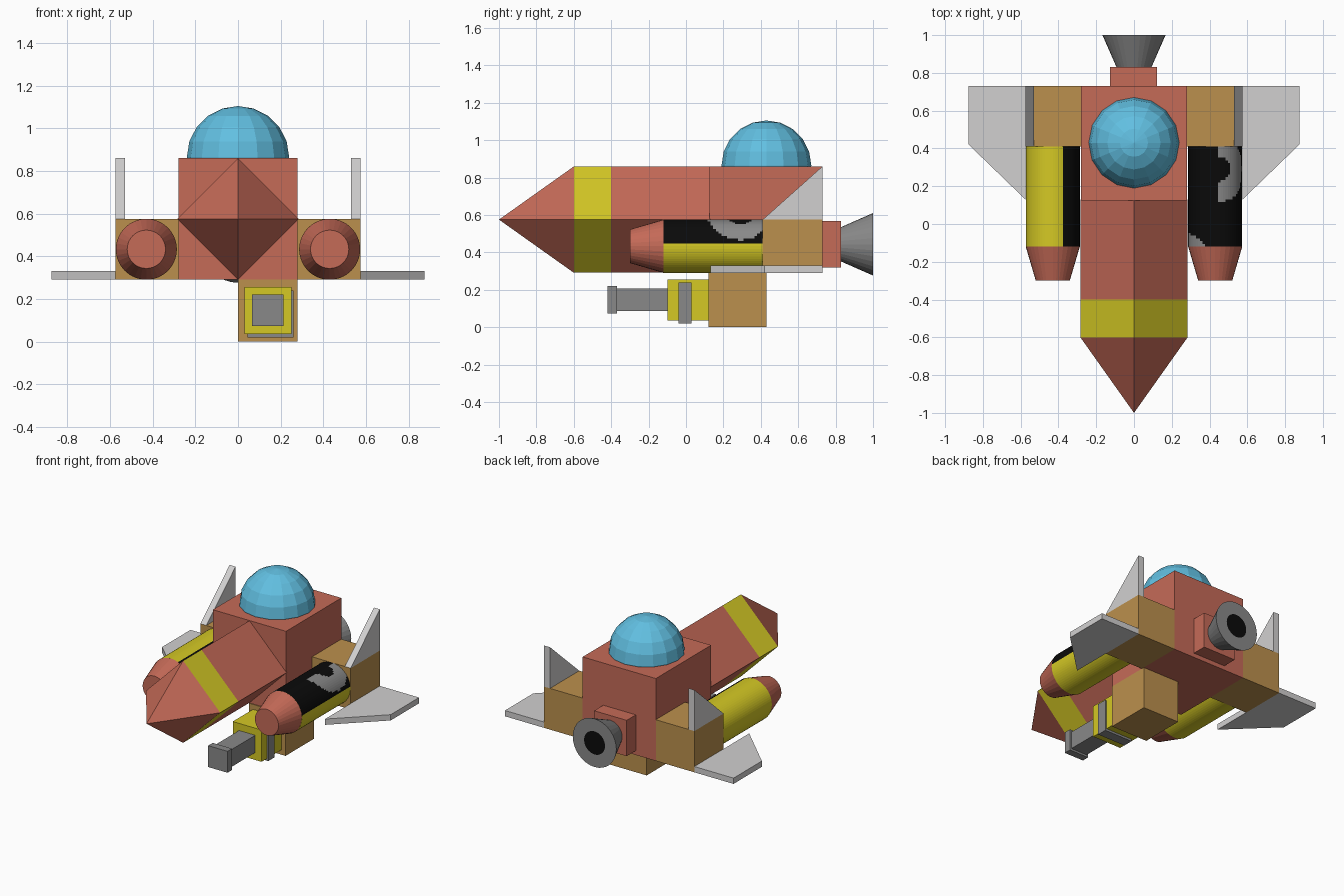
import bpy, bmesh, math

if "Cube" in bpy.data.objects:
    bpy.data.objects.remove(bpy.data.objects["Cube"])

def mat(name, r, g, b):
    m = bpy.data.materials.new(name)
    m.diffuse_color = (r, g, b, 1)
    m.use_nodes = True
    m.node_tree.nodes["Principled BSDF"].inputs["Base Color"].default_value = m.diffuse_color
    return m

RED = mat("brick red", 0.56, 0.145, 0.097)
YELLOW = mat("yellow", 0.66, 0.58, 0.018)
TAN = mat("tan", 0.50, 0.28, 0.075)
PALE = mat("pale grey", 0.64, 0.63, 0.63)
GREY = mat("mid grey", 0.25, 0.25, 0.25)
BLUE = mat("canopy blue", 0.12, 0.52, 0.75)
BLACK = mat("black", 0.003, 0.003, 0.003)

def finish(name, bm, mats):
    bmesh.ops.recalc_face_normals(bm, faces=bm.faces)
    me = bpy.data.meshes.new(name)
    bm.to_mesh(me)
    bm.free()
    for m in mats:
        me.materials.append(m)
    ob = bpy.data.objects.new(name, me)
    bpy.context.collection.objects.link(ob)
    return ob

def box(name, m, x, y, z):
    bm = bmesh.new()
    for v in bmesh.ops.create_cube(bm, size=1)["verts"]:
        v.co = [(lo + hi) / 2 + c * (hi - lo) for c, (lo, hi) in zip(v.co, (x, y, z))]
    return finish(name, bm, [m])

def turned(name, cx, cz, rings, n, mats, rule=None, cap=0):
    """Body along y from rings (y, radius, material of the band that follows)."""
    bm = bmesh.new()
    loops = []
    for y, r, _ in rings:
        if r == 0:
            loops.append([bm.verts.new((cx, y, cz))] * n)
        else:
            loops.append([bm.verts.new((cx + r * math.cos(2 * math.pi * i / n), y,
                                        cz + r * math.sin(2 * math.pi * i / n))) for i in range(n)])
    for k in range(len(rings) - 1):
        for i in range(n):
            j = (i + 1) % n
            corners = [loops[k][i], loops[k][j], loops[k + 1][j], loops[k + 1][i]]
            f = bm.faces.new(list(dict.fromkeys(corners)))
            f.material_index = rings[k][2]
            if rule:
                a = 360 * (i + 0.5) / n
                f.material_index = rule(a, (rings[k][0] + rings[k + 1][0]) / 2)
    for k, idx in ((0, rings[0][2]), (-1, cap)):
        if rings[k][1]:
            bm.faces.new(loops[k]).material_index = idx
    return finish(name, bm, mats)

def plate(name, m, pts, axis, lo, hi):
    """Flat outline extruded along x (pts are y, z) or z (pts are x, y)."""
    bm = bmesh.new()
    place = (lambda a, b, t: (t, a, b)) if axis == "x" else (lambda a, b, t: (a, b, t))
    low, high = ([bm.verts.new(place(a, b, t)) for a, b in pts] for t in (lo, hi))
    bm.faces.new(low)
    bm.faces.new(high)
    for i in range(len(pts)):
        j = (i + 1) % len(pts)
        bm.faces.new((low[i], low[j], high[j], high[i]))
    return finish(name, bm, [m])

# Hull block and diamond-section nose with a yellow band
box("hull", RED, (-0.28, 0.28), (0.125, 0.73), (0.29, 0.86))
turned("nose", 0, 0.575, [(-1, 0, 0), (-0.6, 0.284, 1), (-0.4, 0.284, 0), (0.13, 0.284, 0)],
       4, [RED, YELLOW])

# Canopy dome: upper half of a low-poly sphere
bm = bmesh.new()
bmesh.ops.create_uvsphere(bm, u_segments=16, v_segments=10, radius=0.24)
bmesh.ops.bisect_plane(bm, geom=bm.verts[:] + bm.edges[:] + bm.faces[:],
                       plane_co=(0, 0, -0.01), plane_no=(0, 0, 1), clear_inner=True)
bmesh.ops.translate(bm, verts=bm.verts, vec=(0, 0.43, 0.865))
finish("canopy", bm, [BLUE])

# Paint on the side pods: 0 yellow, 1 black, 2 grey
def right_paint(a, y):
    if a < 4 or a > 190:
        return 0
    d = math.hypot(math.radians(a - 82) * 0.143, y - 0.29)
    if a < 84 and 0.065 < d < 0.17:
        return 2
    if math.hypot((a - 180) / 70, (y + 0.13) / 0.08) < 1:
        return 2
    return 1

def left_paint(a, y):
    return 1 if a < 66 or a > 340 else 0

# Wing boxes, wings, fins and side pods
for side, s, paint in (("right", 1, right_paint), ("left", -1, left_paint)):
    span = lambda a, b: tuple(sorted((s * a, s * b)))
    box(side + "_wing_box", TAN, span(0.28, 0.575), (0.41, 0.73), (0.29, 0.575))
    plate(side + "_wing", PALE, [(s * 0.575, 0.73), (s * 0.875, 0.73), (s * 0.875, 0.42),
                                 (s * 0.575, 0.13)], "z", 0.29, 0.33)
    plate(side + "_fin", PALE, [(0.41, 0.575), (0.73, 0.575), (0.73, 0.86)], "x", *span(0.53, 0.575))
    turned(side + "_pod", s * 0.43, 0.433, [(-0.12 + 0.53 * k / 36, 0.143, 0) for k in range(37)],
           64, [YELLOW, BLACK, GREY], paint)
    turned(side + "_pod_tip", s * 0.43, 0.433, [(-0.3, 0.09, 0), (-0.12, 0.143, 0)], 32, [RED])

# Engine block and nozzle with black centre
box("engine_block", RED, (-0.127, 0.122), (0.73, 0.83), (0.32, 0.568))
turned("nozzle", 0, 0.443, [(0.82, 0.088, 0), (1, 0.167, 0), (1, 0.08, 0)], 32, [GREY, BLACK], cap=1)

# Underslung gun
box("gun_mount", TAN, (0, 0.28), (0.12, 0.43), (0, 0.29))
box("gun_body", YELLOW, (0.03, 0.25), (-0.1, 0.12), (0.035, 0.255))
box("gun_band", GREY, (0.045, 0.26), (-0.04, 0.03), (0.02, 0.24))
box("gun_barrel", GREY, (0.078, 0.202), (-0.37, -0.1), (0.086, 0.206))
box("gun_muzzle", GREY, (0.066, 0.214), (-0.42, -0.37), (0.072, 0.22))
